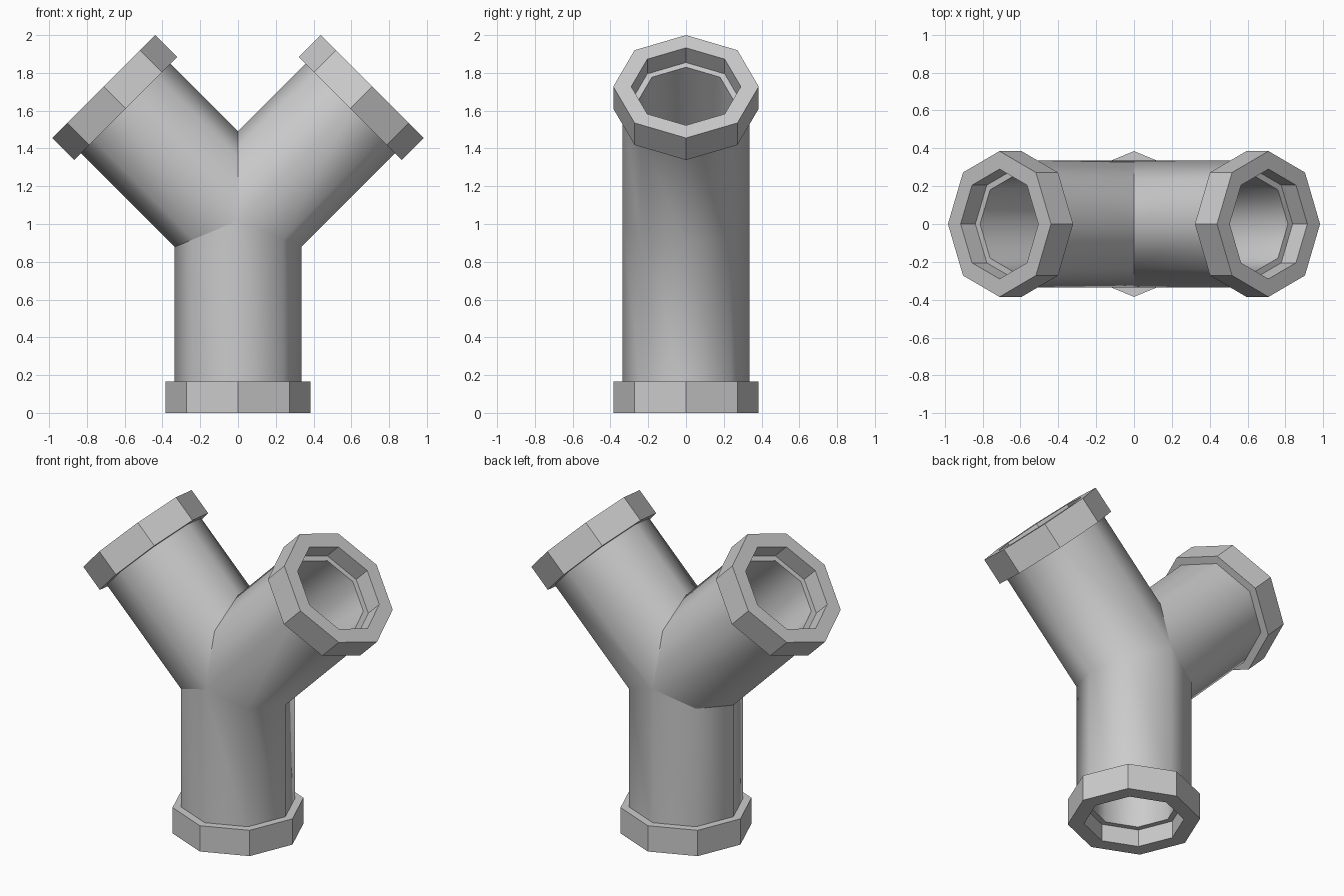
import bpy, bmesh, math
from mathutils import Vector

if "Cube" in bpy.data.objects:
    bpy.data.objects.remove(bpy.data.objects["Cube"])

SIDES = 8
JOINT = Vector((0, 0, 1.017))      # where the three axes meet
S = math.sqrt(0.5)
R_OUT, R_IN = 0.335, 0.255         # pipe radii
C_OUT, C_IN = 0.385, 0.29          # collar radii
COLLAR, RECESS = 0.165, 0.11       # collar length, depth of the inner ledge

# name, axis, in-plane side axis, length, half angles to neighbours on +side / -side
LIMBS = [
    ("bottom", Vector((0, 0, -1)), Vector((1, 0, 0)), 1.017, 67.5, 67.5),
    ("right", Vector((S, 0, S)), Vector((-S, 0, S)), 1.005, 45, 67.5),
    ("left", Vector((-S, 0, S)), Vector((S, 0, S)), 1.005, 45, 67.5),
]


def ring(bm, axis, side, radius, dist):
    """Octagon round a limb axis; dist(u) gives the distance from the joint."""
    verts = []
    for k in range(SIDES):
        a = 2 * math.pi * k / SIDES
        u, v = radius * math.cos(a), radius * math.sin(a)
        verts.append(bm.verts.new(JOINT + axis * dist(u) + side * u + Vector((0, v, 0))))
    return verts


def bridge(bm, a, b, smooth=False):
    for k in range(SIDES):
        n = (k + 1) % SIDES
        bm.faces.new((a[k], a[n], b[n], b[k])).smooth = smooth


def finish(bm, name):
    bmesh.ops.recalc_face_normals(bm, faces=bm.faces)
    mesh = bpy.data.meshes.new(name)
    bm.to_mesh(mesh)
    bm.free()
    bpy.context.collection.objects.link(bpy.data.objects.new(name, mesh))


# Hollow pipe: each limb runs from its mitred joint to the ledge in its collar
bm = bmesh.new()
for name, axis, side, length, h_pos, h_neg in LIMBS:
    def mitre(u):
        return abs(u) / math.tan(math.radians(h_pos if u > 0 else h_neg))

    ends = []
    for r in (R_OUT, R_IN):
        end = ring(bm, axis, side, r, lambda u: length - RECESS)
        bridge(bm, ring(bm, axis, side, r, mitre), end, True)
        ends.append(end)
    bridge(bm, *ends)
bmesh.ops.remove_doubles(bm, verts=bm.verts, dist=1e-4)
for e in bm.edges:
    flat_end = any(not f.smooth for f in e.link_faces)
    # creases between the arms and under the left arm
    near = all((v.co - JOINT).length < 0.5 and v.co.x < 1e-3 for v in e.verts)
    if flat_end or near:
        e.smooth = False
finish(bm, "pipe_body")

# Collars: flat octagonal rings on the three ends
for name, axis, side, length, _, _ in LIMBS:
    bm = bmesh.new()
    profile = [(C_OUT, COLLAR), (C_OUT, 0), (C_IN, 0), (C_IN, COLLAR)]
    rings = [ring(bm, axis, side, r, lambda u: length - t) for r, t in profile]
    for i in range(4):
        bridge(bm, rings[i], rings[(i + 1) % 4])
    finish(bm, name + "_collar")
